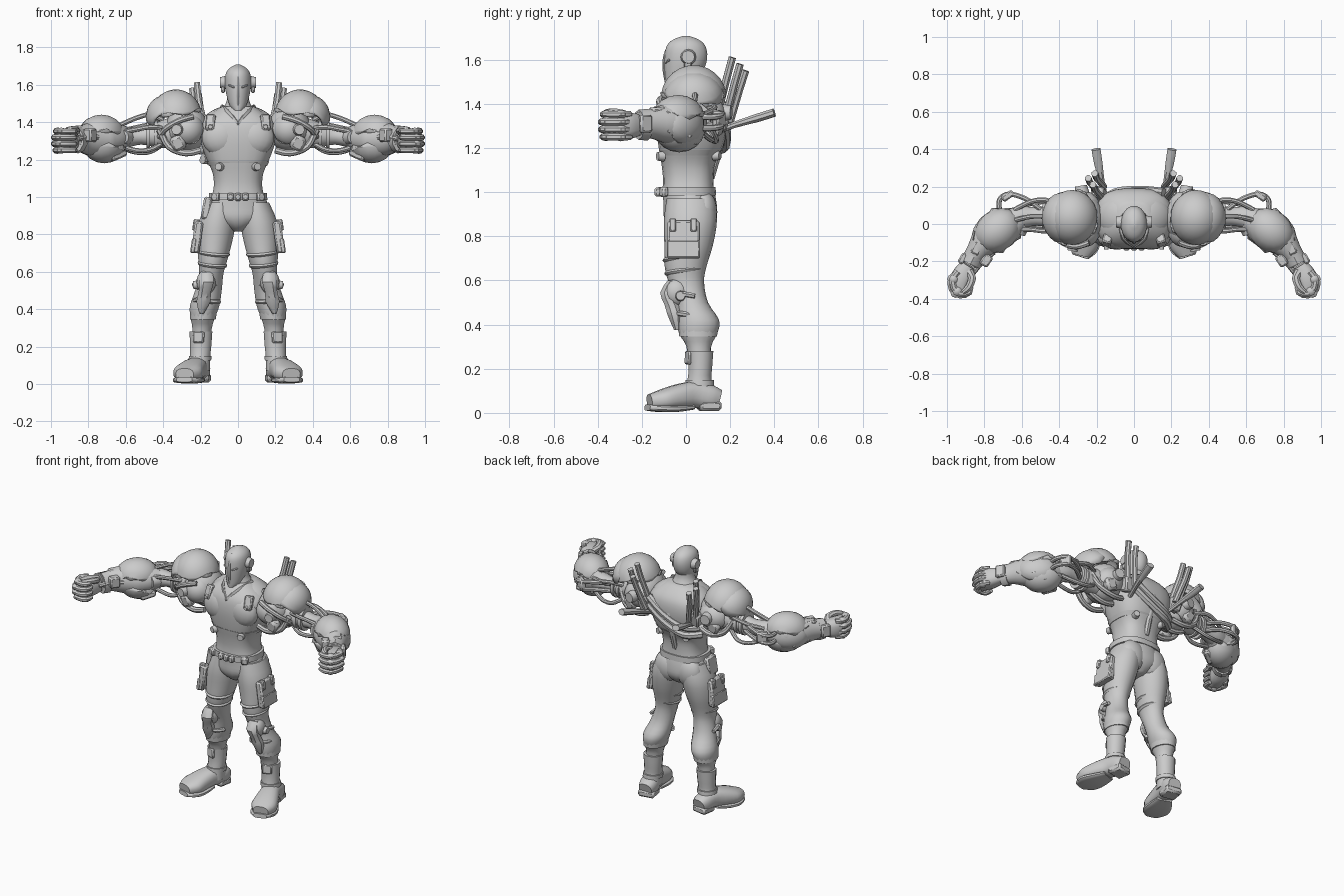
import bpy, bmesh, math
from mathutils import Vector, Matrix, Euler

grey = bpy.data.materials.new("mid grey")
grey.diffuse_color = (0.6, 0.6, 0.6, 1)


def finish(name, bm, mirror=True):
    bmesh.ops.recalc_face_normals(bm, faces=bm.faces)
    me = bpy.data.meshes.new(name)
    bm.to_mesh(me)
    bm.free()
    me.materials.append(grey)
    ob = bpy.data.objects.new(name, me)
    bpy.context.collection.objects.link(ob)
    if mirror:
        ob.modifiers.new("mirror", 'MIRROR')
    return ob


def spline(rows, sub):
    """Catmull-Rom interpolation of rows."""
    out = []
    for i in range(len(rows) - 1):
        p = [rows[max(i - 1, 0)], rows[i], rows[i + 1], rows[min(i + 2, len(rows) - 1)]]
        for k in range(sub):
            t = k / sub
            out.append([0.5 * (2 * b + (c - a) * t + (2 * a - 5 * b + 4 * c - d) * t * t
                               + (3 * b - a - 3 * c + d) * t ** 3) for a, b, c, d in zip(*p)])
    return out + [list(rows[-1])]


def loft(name, rows, n=16, sub=3, power=1.0, flat=False, up=(0, 0, 1), mirror=True):
    """Rows are x, y, z, half width, half height; flat keeps rings level."""
    rows = spline(rows, sub)
    pts = [Vector(r[:3]) for r in rows]
    bm, rings = bmesh.new(), []
    for i, r in enumerate(rows):
        if flat:
            u, v = Vector((1, 0, 0)), Vector((0, 1, 0))
        else:
            t = (pts[min(i + 1, len(pts) - 1)] - pts[max(i - 1, 0)]).normalized()
            u = t.cross(Vector(up)).normalized()
            v = u.cross(t)
        ring = []
        for k in range(n):
            a = 2 * math.pi * (k + 0.5) / n
            c, s = math.cos(a), math.sin(a)
            ring.append(bm.verts.new(pts[i] + u * math.copysign(abs(c) ** power, c) * r[3]
                                     + v * math.copysign(abs(s) ** power, s) * r[4]))
        rings.append(ring)
    for a, b in zip(rings, rings[1:]):
        for k in range(n):
            bm.faces.new((a[k], a[(k + 1) % n], b[(k + 1) % n], b[k]))
    bm.faces.new(rings[0])
    bm.faces.new(rings[-1])
    return finish(name, bm, mirror)


def tube(name, pts, r, n=8, sub=4, up=(0.3, 0.2, 1), mirror=True):
    return loft(name, [(*p, r, r) for p in pts], n, sub, 1, False, up, mirror)


def place(c, rot, size):
    e = Euler([math.radians(a) for a in rot]).to_matrix().to_4x4()
    return Matrix.Translation(c) @ e @ Matrix.Diagonal((*size, 1))


def ball(name, c, r, rot=(0, 0, 0), cut=None, seg=18, jag=0, mirror=True):
    """Ellipsoid; cut leaves the cap above that local height as a shell, jag notches its rim."""
    bm = bmesh.new()
    bmesh.ops.create_uvsphere(bm, u_segments=seg, v_segments=seg // 2 + 1, radius=1)
    if cut is not None:
        bmesh.ops.bisect_plane(bm, geom=bm.verts[:] + bm.edges[:] + bm.faces[:],
                               plane_co=(0, 0, cut), plane_no=(0, 0, 1), clear_inner=True)
        for v in bm.verts:
            if v.co.z < cut + .01:
                v.co.z += jag * math.sin(4 * math.atan2(v.co.y, v.co.x))
    bm.transform(place(c, rot, r))
    ob = finish(name, bm, mirror)
    if cut is not None:
        ob.modifiers.new("thickness", 'SOLIDIFY').thickness = 0.012
    return ob


def box(name, c, size, rot=(0, 0, 0), bevel=0.008, mirror=True):
    bm = bmesh.new()
    bmesh.ops.create_cube(bm, size=1)
    bm.transform(place(c, rot, size))
    bmesh.ops.bevel(bm, geom=bm.edges[:], offset=bevel, segments=1, affect='EDGES')
    return finish(name, bm, mirror)


def disc(name, c, r, depth, rot=(0, 0, 0), mirror=True):
    bm = bmesh.new()
    bmesh.ops.create_cone(bm, cap_ends=True, segments=12, radius1=r, radius2=r * 0.8, depth=depth)
    bm.transform(place(c, rot, (1, 1, 1)))
    return finish(name, bm, mirror)


# Head with pointed mask, neck and ear pods
loft("head", [(0, -.06, 1.462, .022, .03), (0, -.04, 1.49, .046, .052), (0, -.01, 1.55, .064, .088),
              (0, 0, 1.61, .072, .098), (0, 0, 1.66, .066, .09), (0, 0, 1.69, .045, .06),
              (0, 0, 1.708, .01, .012)], flat=True, mirror=False)
loft("mask_ridge", [(0, -.085, 1.49, .008, .01), (0, -.095, 1.56, .012, .012), (0, -.09, 1.63, .01, .01),
                    (0, -.06, 1.685, .006, .008)], 6, flat=True, mirror=False)
box("eye_slot", (.034, -.084, 1.592), (.04, .01, .01), (0, -20, 25), .003)
disc("ear_pod", (.08, .01, 1.612), .036, .03, (0, 90, 0))
box("ear_fin", (.08, .008, 1.585), (.02, .035, .06), bevel=.006)
loft("neck", [(0, .025, 1.42, .12, .1), (0, .015, 1.48, .078, .075), (0, .01, 1.52, .06, .062),
              (0, .01, 1.57, .055, .06)], flat=True, mirror=False)

# Torso, vest and harness
loft("torso", [(0, .01, 1.0, .142, .118), (0, .01, 1.06, .13, .115), (0, .01, 1.13, .137, .122),
               (0, .022, 1.21, .172, .148), (0, .028, 1.31, .205, .163), (0, .03, 1.39, .2, .157),
               (0, .03, 1.44, .155, .13), (0, .025, 1.485, .085, .085)], 24, power=.72, flat=True, mirror=False)
ball("chest_muscle", (.09, -.075, 1.32), (.105, .062, .1), (0, 15, 0))
ball("trapezius", (.1, .04, 1.42), (.11, .1, .055), (0, 25, 0))
loft("vest_hem", [(0, .015, 1.165, .155, .13), (0, .02, 1.19, .168, .144)], 24, 1, .72, True, mirror=False)
loft("collar", [(.085, .03, 1.475, .012, .02), (.06, -.07, 1.45, .012, .025), (.005, -.122, 1.38, .006, .02)], 8)
box("shoulder_strap", (.145, -.09, 1.395), (.05, .05, .09), (-20, 0, 15))
disc("strap_button", (.148, -.125, 1.375), .014, .02, (90, 0, 0))
disc("waist_port", (.1, -.115, 1.162), .024, .03, (90, 0, 20))
disc("back_port", (.1, .14, 1.165), .024, .03, (-90, 0, -20))
loft("spine_ridge", [(0, .11, 1.06, .02, .02), (0, .15, 1.2, .022, .02), (0, .178, 1.32, .022, .016),
                     (0, .13, 1.43, .018, .02)], 8, flat=True, mirror=False)
for x0, z0 in ((-.19, 1.2), (-.2, 1.25)):
    tube("back_sling", [(x0, .1, z0), (-.1, .168, z0), (.04, .18, z0 + .06), (.16, .168, z0 + .14)],
         .024, mirror=False)

# Belt and trousers
loft("belt", [(0, .005, .985, .158, .132), (0, .005, 1.022, .156, .13)], 24, 1, .8, True, mirror=False)
for x in (-.04, 0, .04):
    box("belt_buckle", (x, -.127, 1.0), (.034, .03, .042), mirror=False)
box("belt_case", (.12, -.1, 1.0), (.045, .03, .045), (0, 0, 30))
loft("pelvis", [(0, .012, 1.0, .146, .118), (0, .018, .95, .165, .122), (0, .02, .89, .165, .122),
                (0, .02, .845, .09, .1), (0, .02, .815, .03, .06)], 20, flat=True, mirror=False)
ball("buttock", (.08, .08, .91), (.09, .062, .1))
loft("leg", [(.092, .02, .97, .075, .108), (.11, .02, .87, .1, .12), (.125, .012, .76, .095, .11),
             (.135, -.002, .66, .078, .094), (.143, .002, .59, .066, .08), (.158, .028, .5, .072, .072),
             (.178, .055, .42, .08, .095), (.188, .055, .36, .068, .087), (.192, .058, .3, .053, .056),
             (.2, .065, .2, .05, .05)], 18, flat=True)
for z, x, r in ((.7, .13, .08), (.64, .137, .072)):
    ball("trouser_fold", (x, -.005, z), (r + .008, r + .022, .025), (6, -6, 0))
loft("trouser_cuff", [(.184, .055, .39, .073, .092), (.188, .055, .345, .07, .087)], 16, 1, flat=True)
# Thigh and hip pouches
box("thigh_pouch", (.218, -.012, .785), (.045, .145, .17), (0, -8, 0), .01)
box("pouch_flap", (.238, -.012, .74), (.026, .15, .08), (0, -8, 0), .006)
for y in (-.06, .035):
    box("pouch_strap", (.224, y, .85), (.035, .03, .06), (0, -8, 0), .005)
box("hip_pouch", (-.168, -.02, .94), (.045, .1, .12), (0, 10, 0), .01, mirror=False)

# Knee guard
ball("knee_guard", (.17, -.04, .545), (.052, .062, .065), (8, 0, 10))
loft("knee_plate", [(.165, -.06, .6, .03, .025), (.168, -.085, .545, .042, .035), (.178, -.065, .49, .035, .035),
                    (.185, -.05, .44, .04, .035), (.195, -.04, .375, .012, .015)], 8, 2, flat=True)
for z in (.44, .53):
    tube("knee_strap", [(.1, .0, z), (.14, -.045, z), (.22, -.03, z + .01), (.235, .04, z)], .012, 6)
disc("knee_pivot", (.225, -.025, .53), .025, .03, (0, 90, 0))

# Boot
loft("boot_shaft", [(.198, .065, .28, .062, .06), (.2, .065, .2, .058, .054), (.203, .06, .14, .055, .056),
                    (.21, .065, .07, .06, .075)], 16, 2, flat=True)
box("shin_tab", (.21, .012, .25), (.06, .02, .06), (-4, 0, 20), .006)
loft("boot_strap", [(.202, .062, .15, .062, .064), (.204, .062, .125, .062, .066)], 14, 1, flat=True)
loft("foot", [(.2, .15, .06, .045, .045), (.205, .11, .07, .058, .056), (.222, .035, .082, .06, .06),
              (.248, -.04, .072, .073, .056), (.27, -.11, .058, .08, .047), (.285, -.165, .05, .05, .034)],
     16, power=.8)
box("boot_heel", (.205, .105, .032), (.11, .1, .046), (0, 0, 10), .012)
loft("sole", [(.225, .025, .026, .05, .012), (.25, -.05, .02, .076, .016), (.27, -.12, .021, .082, .017),
              (.287, -.175, .024, .044, .014)], 16, power=.6)

# Shoulder machinery and layered pauldron
ball("shoulder_core", (.275, .03, 1.365), (.115, .13, .125))
ball("pauldron", (.33, .035, 1.43), (.138, .148, .145), (0, 8, 0), cut=.1, seg=24, jag=.1)
ball("pauldron_rim", (.37, .035, 1.42), (.12, .14, .13), (0, 32, 0), cut=.2, seg=20, jag=.14)
ball("shoulder_front_plate", (.27, -.035, 1.36), (.09, .09, .09), (70, 10, 0), cut=.15, jag=.15)
ball("shoulder_back_plate", (.28, .09, 1.35), (.1, .09, .09), (-70, 10, 0), cut=.15, jag=.15)
box("shoulder_block", (.32, -.08, 1.29), (.075, .06, .08), (10, 25, 10), .015)
box("shoulder_block_rear", (.31, .14, 1.3), (.075, .06, .08), (-10, 25, -10), .015)
disc("shoulder_bolt", (.325, -.12, 1.36), .034, .05, (90, 0, 10))
disc("shoulder_bolt_rear", (.28, .18, 1.36), .04, .05, (-90, 0, -10))
for y in (-.07, .03, .12):
    tube("shoulder_rib", [(.2, y, 1.25), (.28, y * 1.1, 1.235), (.37, y, 1.27), (.42, y * .8, 1.36)], .018)
tube("shoulder_hose", [(.24, -.1, 1.43), (.31, -.12, 1.41), (.38, -.1, 1.37), (.42, -.04, 1.32)], .016)

# Upper arm with cables
loft("upper_arm", [(.36, .04, 1.34, .085, .085), (.44, .04, 1.33, .066, .066), (.52, .04, 1.325, .05, .046),
                   (.6, .035, 1.32, .062, .058), (.66, .01, 1.32, .07, .07)])
for x in (.43, .47):
    loft("arm_collar", [(x, .04, 1.33, .074, .078), (x + .02, .04, 1.33, .072, .076)], 14, 1)
for dy, dz in ((-.07, .04), (.08, .05), (-.05, -.07), (.07, -.08), (0, .1)):
    tube("arm_cable", [(.4, .04 + dy * .7, 1.34 + dz * .7), (.47, .04 + dy * 1.1, 1.33 + dz * 1.1),
                       (.55, .04 + dy, 1.32 + dz), (.64, .02 + dy * .7, 1.32 + dz * .6)], .013)
for z in (1.3, 1.35):
    tube("elbow_hoop", [(.5, .08, z), (.58, .135, z + .01), (.67, .16, z), (.72, .125, z - .01),
                        (.715, .05, z - .01)], .014)
box("elbow_spur", (.675, .15, 1.33), (.07, .035, .07), (0, 0, -35))
disc("elbow_pivot", (.61, -.03, 1.32), .045, .05, (90, 0, 20))

# Forearm with armour plates
loft("forearm", [(.6, .03, 1.32, .055, .06), (.66, .0, 1.315, .092, .085), (.73, -.035, 1.31, .108, .1),
                 (.79, -.09, 1.31, .088, .09), (.84, -.15, 1.31, .06, .07), (.88, -.21, 1.305, .05, .058)], 18)
ball("forearm_top_plate", (.73, -.035, 1.335), (.135, .11, .105), (0, 0, -40), cut=.1, seg=16, jag=.2)
ball("forearm_lower_plate", (.715, -.03, 1.285), (.13, .105, .105), (180, 0, -40), cut=.15, seg=16, jag=.2)
ball("forearm_outer_plate", (.755, -.02, 1.31), (.1, .13, .08), (0, 75, 50), cut=.1, seg=16, jag=.15)
box("forearm_fin", (.8, -.01, 1.365), (.09, .02, .07), (0, 15, -50), .006)
box("forearm_fin_lower", (.64, -.05, 1.225), (.1, .04, .04), (0, 20, -35), .01)
tube("wrist_piston", [(.75, -.15, 1.32), (.81, -.2, 1.32), (.86, -.26, 1.31)], .015)

# Wrist cuff
loft("wrist_cuff", [(.855, -.175, 1.305, .06, .072), (.875, -.215, 1.305, .058, .068)], 10, 1)
box("cuff_block", (.838, -.13, 1.365), (.05, .07, .035), (0, 0, 30))
box("cuff_block_inner", (.79, -.195, 1.33), (.05, .065, .07), (0, 0, 35))
box("cuff_block_outer", (.915, -.185, 1.31), (.035, .06, .08), (0, 0, 30))

# Fist
loft("palm", [(.885, -.22, 1.305, .042, .05), (.915, -.27, 1.3, .056, .062), (.932, -.32, 1.3, .052, .062),
              (.93, -.37, 1.3, .035, .055)], 12, power=.7)
for i in range(4):
    z, d = 1.25 + i * .034, (.008, 0, 0, .01)[i]
    loft("finger", [(.94, -.255, z, .018, .016), (.976 - d, -.29, z, .02, .017), (.973 - d, -.35 + d, z, .019, .017),
                    (.93, -.382 + d, z, .018, .016), (.88, -.365, z, .018, .016), (.875, -.32, z, .015, .014)], 8, 2)
    ball("knuckle", (.974 - d, -.295, z), (.026, .028, .02), seg=8)
    ball("finger_joint", (.955 - d, -.37 + d, z), (.027, .026, .019), seg=8)
loft("thumb", [(.885, -.25, 1.335, .022, .022), (.865, -.29, 1.355, .022, .02), (.885, -.34, 1.362, .02, .018),
               (.915, -.365, 1.36, .014, .013)], 8, 2)

# Rods and long handle carried on the back
for x, y, z, h in ((.205, .14, 1.38, .23), (.23, .175, 1.36, .22), (.195, .2, 1.36, .19)):
    tube("back_rod", [(x - .035, y, z - .04), (x + .005, y + .045, z + h * .6), (x + .015, y + .07, z + h)],
         .018, 8, 1, (0, 1, 0))
loft("long_handle", [(.15, .14, 1.275, .015, .015), (.17, .22, 1.305, .015, .015), (.19, .32, 1.335, .024, .02),
                     (.203, .4, 1.36, .026, .02)], 8, 2)
box("rod_holder", (.19, .165, 1.33), (.07, .06, .09), (-15, 10, 0), .01)

# Smooth shading with sharp edges kept
bpy.ops.object.select_all(action='SELECT')
bpy.context.view_layer.objects.active = bpy.context.collection.objects[0]
bpy.ops.object.shade_smooth_by_angle(angle=math.radians(40))
